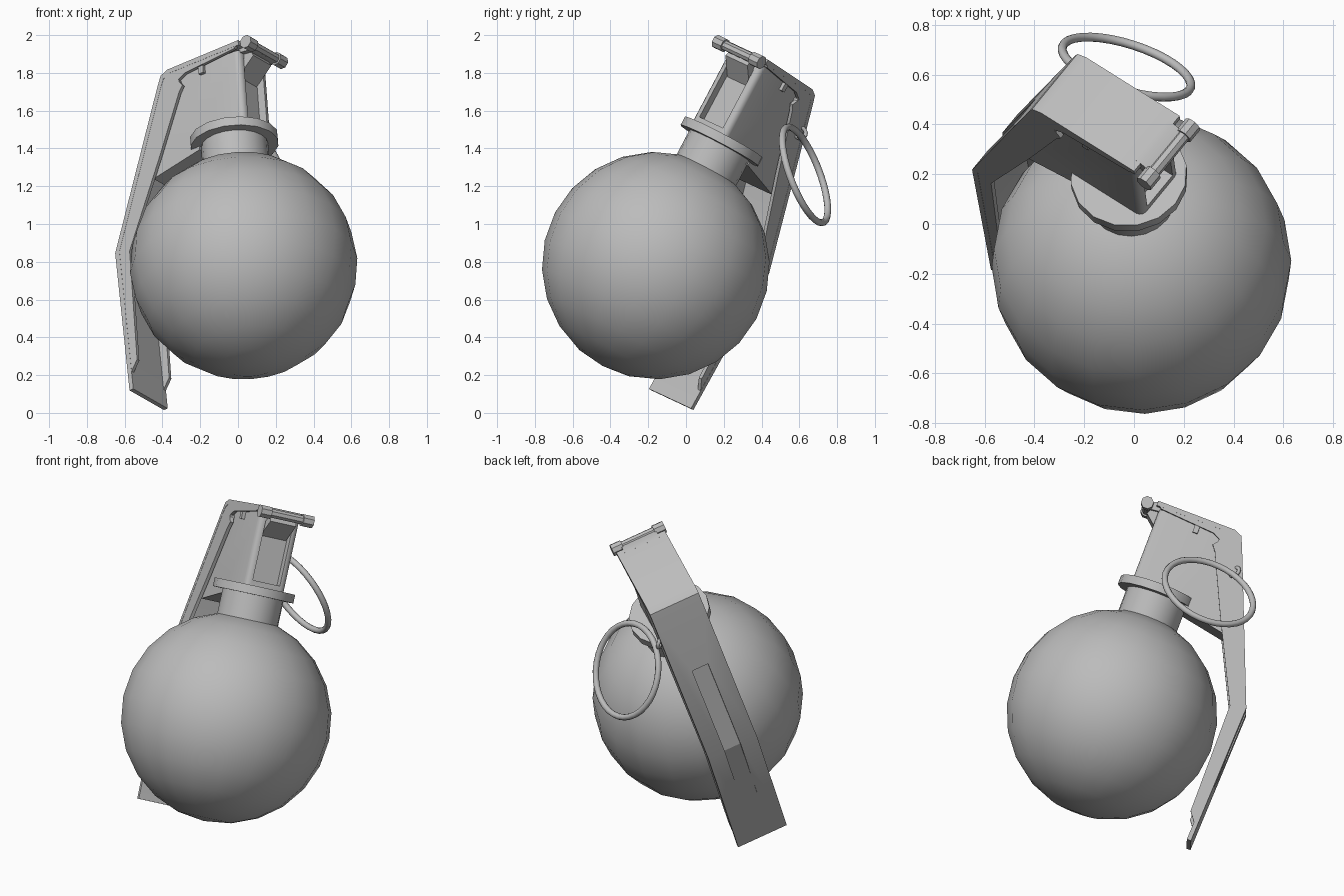
import bpy, bmesh, math
from mathutils import Vector, Matrix

if "Cube" in bpy.data.objects:
    bpy.data.objects.remove(bpy.data.objects["Cube"])

# Tilted local frame: x outwards to the lever, y across the lever, z along the neck
axis = Vector((-0.067, 0.467, 0.881)).normalized()
across = Vector((0.597, 0.716, -0.358))
across = (across - axis * across.dot(axis)).normalized()
out = axis.cross(across)
CENTRE = Vector((0.03, -0.16, 0.78))
FRAME = Matrix.Translation(CENTRE) @ Matrix((out, -across, axis)).transposed().to_4x4()

steel = bpy.data.materials.new("grey_metal")
steel.diffuse_color = (0.5, 0.5, 0.5, 1)
steel.use_nodes = True
steel.node_tree.nodes["Principled BSDF"].inputs["Base Color"].default_value = steel.diffuse_color


def finish(obj, name, matrix, smooth=35):
    obj.name = name
    obj.matrix_world = matrix
    obj.data.materials.append(steel)
    bpy.ops.object.select_all(action='DESELECT')
    obj.select_set(True)
    bpy.context.view_layer.objects.active = obj
    if smooth:
        bpy.ops.object.shade_smooth_by_angle(angle=math.radians(smooth))
    return obj


def prism(name, profile, y0, y1, round_x=None, smooth=35):
    """Extrude an x-z profile across y; optionally round the upright edges at x = round_x."""
    bm = bmesh.new()
    face = bm.faces.new([bm.verts.new((x, y0, z)) for x, z in profile])
    ext = bmesh.ops.extrude_face_region(bm, geom=[face])
    verts = [g for g in ext["geom"] if isinstance(g, bmesh.types.BMVert)]
    bmesh.ops.translate(bm, verts=verts, vec=(0, y1 - y0, 0))
    bmesh.ops.recalc_face_normals(bm, faces=bm.faces)
    if round_x is not None:
        edges = [e for e in bm.edges
                 if all(abs(v.co.x - round_x) < 1e-4 for v in e.verts)
                 and abs(e.verts[0].co.y - e.verts[1].co.y) < 1e-4]
        bmesh.ops.bevel(bm, geom=edges, offset=0.03, segments=3, profile=0.5, affect='EDGES')
    mesh = bpy.data.meshes.new(name)
    bm.to_mesh(mesh)
    bm.free()
    obj = bpy.data.objects.new(name, mesh)
    bpy.context.collection.objects.link(obj)
    return finish(obj, name, FRAME, smooth)


def rod(name, radius, z0, z1, sides):
    bpy.ops.mesh.primitive_cylinder_add(vertices=sides, radius=radius, depth=z1 - z0)
    m = FRAME @ Matrix.Translation((0, 0, (z0 + z1) / 2))
    return finish(bpy.context.object, name, m)


def cross_rod(name, x, z, radius, y0, y1, sides=8):
    bpy.ops.mesh.primitive_cylinder_add(vertices=sides, radius=radius, depth=y1 - y0)
    m = (FRAME @ Matrix.Translation((x, (y0 + y1) / 2, z))
         @ Matrix.Rotation(math.pi / 2, 4, 'X') @ Matrix.Rotation(math.pi / 8, 4, 'Z'))
    return finish(bpy.context.object, name, m)


def hoop(name, centre, normal, major, minor, seg, ring):
    bpy.ops.mesh.primitive_torus_add(major_radius=major, minor_radius=minor,
                                     major_segments=seg, minor_segments=ring)
    rot = Vector(normal).to_track_quat('Z', 'Y').to_matrix().to_4x4()
    return finish(bpy.context.object, name, Matrix.Translation(centre) @ rot, 80)


def cut(obj, cutter):
    mod = obj.modifiers.new("cut", 'BOOLEAN')
    mod.operation = 'DIFFERENCE'
    mod.solver = 'EXACT'
    mod.object = cutter
    cutter.hide_render = True
    cutter.hide_viewport = True


# Round body
bpy.ops.mesh.primitive_uv_sphere_add(segments=20, ring_count=12, radius=0.603)
finish(bpy.context.object, "round_body", FRAME, 80)

# Neck and collar
rod("neck", 0.178, 0.45, 0.74, 20)
rod("collar", 0.235, 0.72, 0.77, 16)

# Fuse housing with a lower outward wing and a recessed front
housing = prism("fuse_housing",
                [(-0.16, 0.765), (0.13, 0.765), (0.14, 0.70), (0.45, 0.64),
                 (0.36, 0.82), (0.30, 1.19), (-0.16, 1.19)],
                -0.125, 0.125, round_x=-0.16)
cut(housing, prism("housing_recess_cutter",
                   [(-0.3, 0.80), (-0.115, 0.80), (-0.115, 1.15), (-0.3, 1.15)],
                   -0.085, 0.085, smooth=0))
prism("striker", [(-0.20, 1.19), (-0.22, 1.15), (-0.115, 1.06), (-0.10, 1.19)], -0.08, 0.08)

# Lever plate with a pressed groove on its back
plate = prism("lever_plate",
              [(-0.18, 1.228), (0.29, 1.225), (0.335, 1.205), (0.36, 1.15),
               (0.713, 0.28), (0.688, -0.553), (0.663, -0.553), (0.685, 0.28),
               (0.336, 1.145), (0.318, 1.18), (0.28, 1.20), (-0.18, 1.20)],
              -0.153, 0.153)
cut(plate, prism("lever_groove_cutter",
                 [(0.60, 0.80), (0.490, 0.80), (0.701, 0.28), (0.698, -0.23), (0.80, -0.23), (0.80, 0.28)],
                 -0.05, 0.05, smooth=0))

# Folded sides of the lever
side = [(-0.18, 1.224), (0.29, 1.221), (0.332, 1.202), (0.356, 1.15), (0.708, 0.28),
        (0.684, -0.47), (0.625, -0.39), (0.62, 0.26), (0.38, 0.74), (0.225, 1.067),
        (0.20, 1.10), (0.23, 1.14), (0.18, 1.165), (0.0, 1.178), (-0.15, 1.19)]
for s, label in ((-1, "right"), (1, "left")):
    prism("lever_side_" + label, side, min(s * 0.132, s * 0.152), max(s * 0.132, s * 0.152))
    # Hinge knuckles
    cross_rod("hinge_knuckle_" + label, -0.235, 1.195, 0.037, min(s * 0.10, s * 0.165), max(s * 0.10, s * 0.165))
    # Small tabs under the lever top
    prism("lever_tab_" + label, [(0.065, 1.19), (0.065, 1.13), (0.095, 1.13), (0.095, 1.19)],
          min(s * 0.12, s * 0.145), max(s * 0.12, s * 0.145))

# Hinge pin, its link to the lever and the safety pin
cross_rod("hinge_pin", -0.235, 1.195, 0.027, -0.12, 0.12)
prism("hinge_link", [(-0.24, 1.17), (-0.15, 1.18), (-0.15, 1.228), (-0.18, 1.228), (-0.24, 1.205)], -0.11, 0.11)
cross_rod("safety_pin", 0.244, 1.13, 0.024, -0.15, 0.15)

# Pull ring and the small loop that holds it
hoop("pull_ring", (-0.03, 0.63, 1.26), (0.286, 0.89, 0.34), 0.27, 0.018, 36, 10)
hoop("ring_loop", FRAME @ Vector((0.373, -0.155, 0.995)), (0.95, 0.25, 0.2), 0.03, 0.011, 14, 8)
